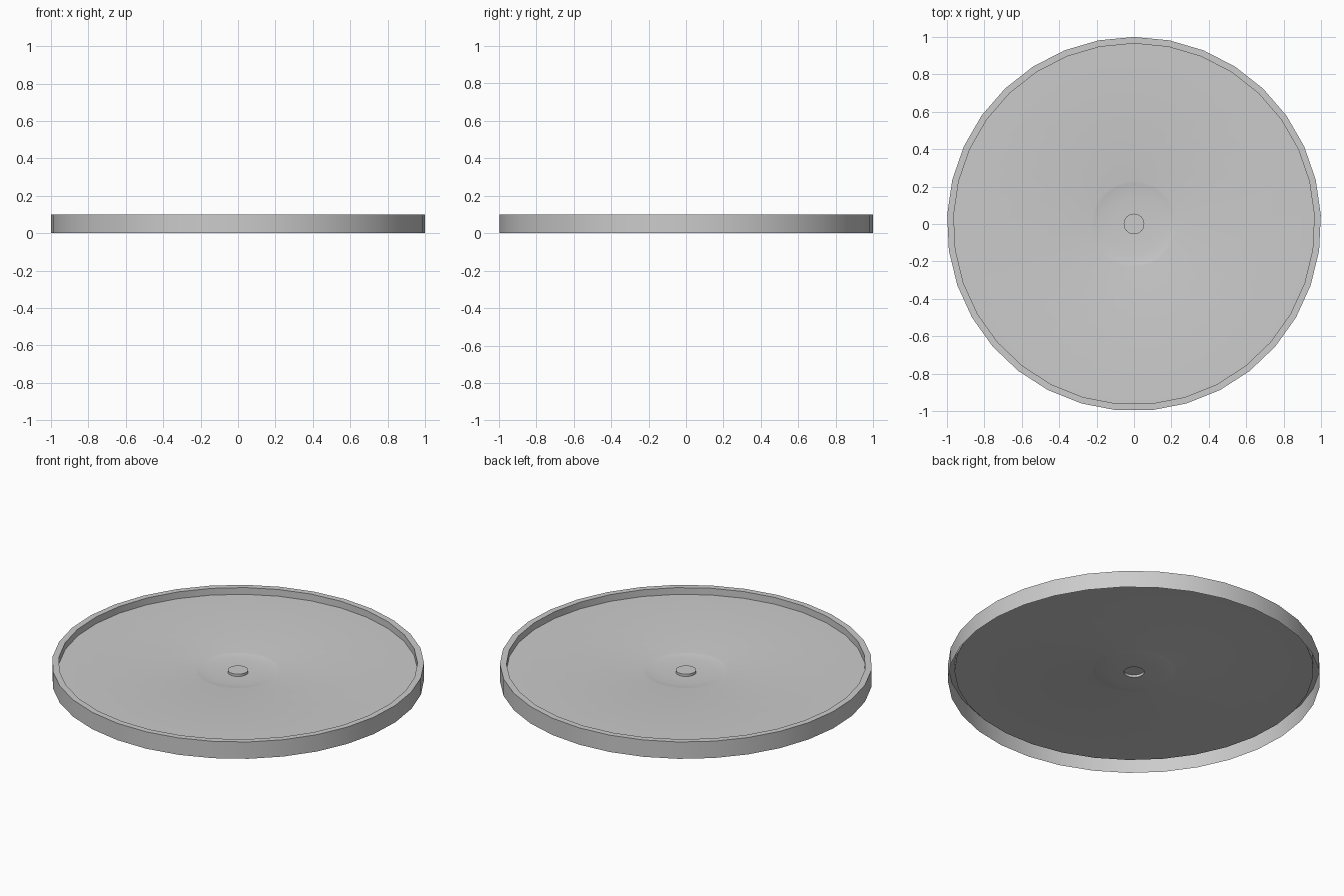
import bpy, bmesh, math

if "Cube" in bpy.data.objects:
    bpy.data.objects.remove(bpy.data.objects["Cube"])

SIDES = 33


def lathe(name, profile, cap=False):
    """Spin (radius, height) points around z as a single open sheet."""
    bm = bmesh.new()
    rings = []
    for r, z in profile:
        ring = []
        for i in range(SIDES):
            a = math.pi / 2 + 2 * math.pi * i / SIDES
            ring.append(bm.verts.new((r * math.cos(a), r * math.sin(a), z)))
        rings.append(ring)
    for a, b in zip(rings, rings[1:]):
        for i in range(SIDES):
            j = (i + 1) % SIDES
            bm.faces.new((a[i], a[j], b[j], b[i]))
    if cap:
        bm.faces.new(rings[-1])
    mesh = bpy.data.meshes.new(name)
    bm.to_mesh(mesh)
    bm.free()
    obj = bpy.data.objects.new(name, mesh)
    bpy.context.collection.objects.link(obj)
    bpy.ops.object.select_all(action='DESELECT')
    obj.select_set(True)
    bpy.context.view_layer.objects.active = obj
    bpy.ops.object.shade_smooth_by_angle(angle=math.radians(35))
    return obj


# Outer wall, flat lip and inner wall, open underneath
lathe("rim", [(1.0, 0.0), (1.0, 0.1), (0.965, 0.1), (0.965, 0.06)])

# Raised floor sheet with a shallow dish in the middle
lathe("floor", [(0.965, 0.06), (0.23, 0.06), (0.215, 0.0575), (0.195, 0.0545),
                (0.16, 0.0515), (0.11, 0.049), (0.055, 0.048)])

# Hollow centre button standing in the dish
lathe("centre_button", [(0.055, 0.048), (0.055, 0.062)], cap=True)
